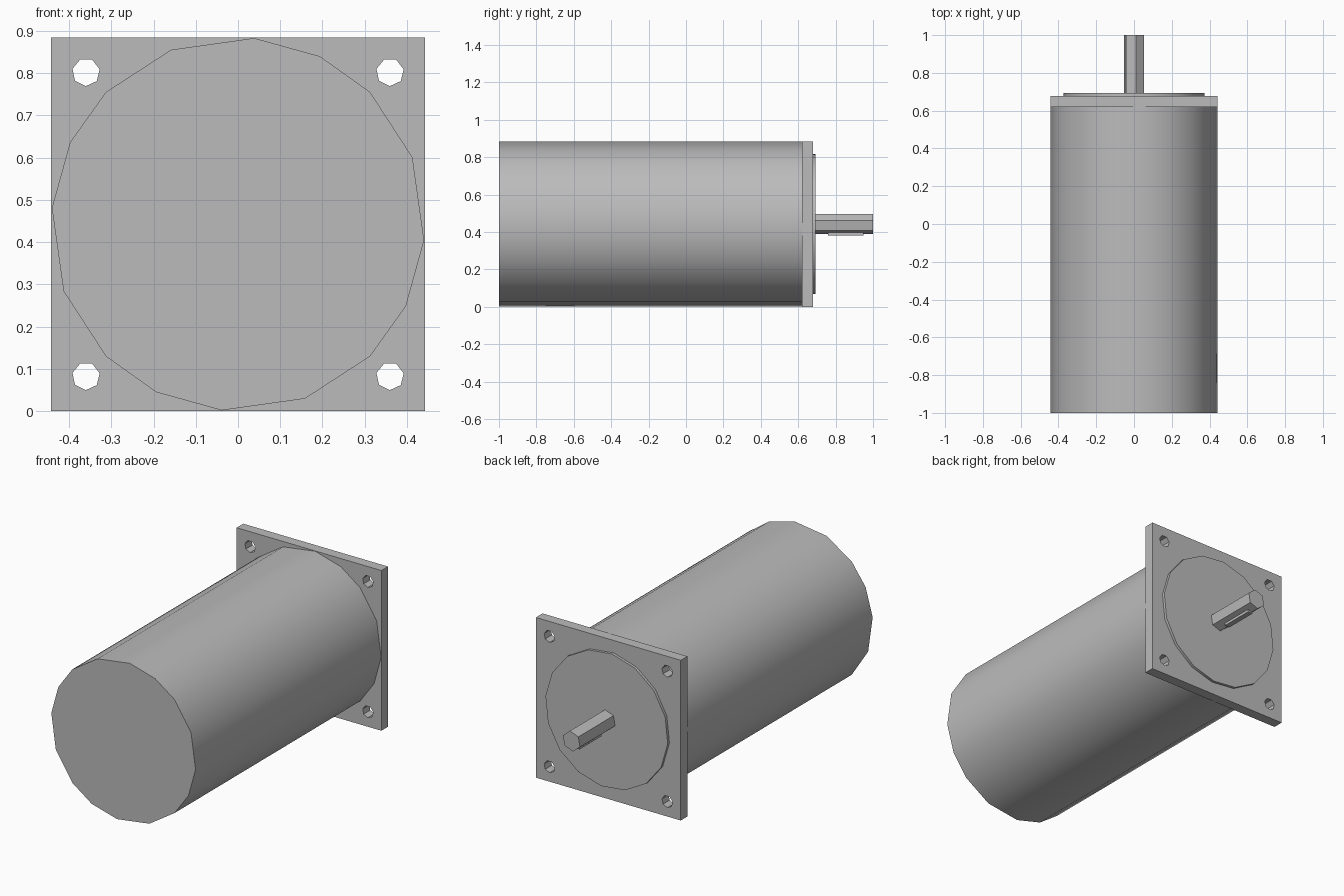
import bpy, bmesh
from math import cos, sin, radians
from mathutils import Vector

cube = bpy.data.objects.get("Cube")
if cube:
    bpy.data.objects.remove(cube, do_unlink=True)

HALF = 0.4425          # half width of the flange, also the axis height

grey = bpy.data.materials.new("motor_grey")
grey.use_nodes = True
colour = (0.5, 0.5, 0.5, 1)
grey.diffuse_color = colour
grey.node_tree.nodes["Principled BSDF"].inputs["Base Color"].default_value = colour


def ring(angles, radius, cx=0, cz=0):
    return [(cx + radius * cos(radians(a)), cz + radius * sin(radians(a))) for a in angles]


def even(sides, start=0):
    return [start + 360 * i / sides for i in range(sides)]


def prism(name, outline, y0, y1, holes=(), smooth=None):
    """Extrude an x-z outline, with optional holes, from y0 to y1."""
    bm = bmesh.new()
    for loop in (outline, *holes):
        verts = [bm.verts.new((x, y0, HALF + z)) for x, z in loop]
        for a, b in zip(verts, verts[1:] + verts[:1]):
            bm.edges.new((a, b))
    if holes:
        bmesh.ops.triangle_fill(bm, use_beauty=True, edges=bm.edges[:])
    else:
        bm.faces.new(bm.verts[:])
    out = bmesh.ops.extrude_face_region(bm, geom=bm.faces[:], use_keep_orig=True)
    moved = [g for g in out["geom"] if isinstance(g, bmesh.types.BMVert)]
    bmesh.ops.translate(bm, verts=moved, vec=Vector((0, y1 - y0, 0)))
    bmesh.ops.recalc_face_normals(bm, faces=bm.faces[:])
    mesh = bpy.data.meshes.new(name)
    bm.to_mesh(mesh)
    bm.free()
    mesh.materials.append(grey)
    obj = bpy.data.objects.new(name, mesh)
    bpy.context.collection.objects.link(obj)
    if smooth:
        bpy.ops.object.select_all(action="DESELECT")
        obj.select_set(True)
        bpy.context.view_layer.objects.active = obj
        bpy.ops.object.shade_smooth_by_angle(angle=radians(smooth))
    return obj


def rectangle(w, z0, z1):
    return [(-w, z0), (w, z0), (w, z1), (-w, z1)]


# Motor housing: slightly uneven sixteen-sided drum
body_angles = [quarter + a for quarter in (0, 90, 180, 270) for a in (-5, 21, 45, 64)]
prism("motor_body", ring(body_angles, HALF), -1, 0.62, smooth=40)

# Square mounting flange with four bolt holes
bolt_holes = [ring(even(7, 12), 0.033, sx * 0.36, sz * 0.36) for sx in (-1, 1) for sz in (-1, 1)]
prism("mounting_flange", rectangle(HALF, -HALF, HALF), 0.62, 0.678, bolt_holes)

# Raised locating disc, output shaft and its key
prism("pilot_disc", ring(even(16, 5), 0.375), 0.678, 0.693, smooth=40)
prism("output_shaft", ring(even(6, 20), 0.055), 0.693, 1)
prism("shaft_key", rectangle(0.015, -0.06, -0.03), 0.76, 0.95)
